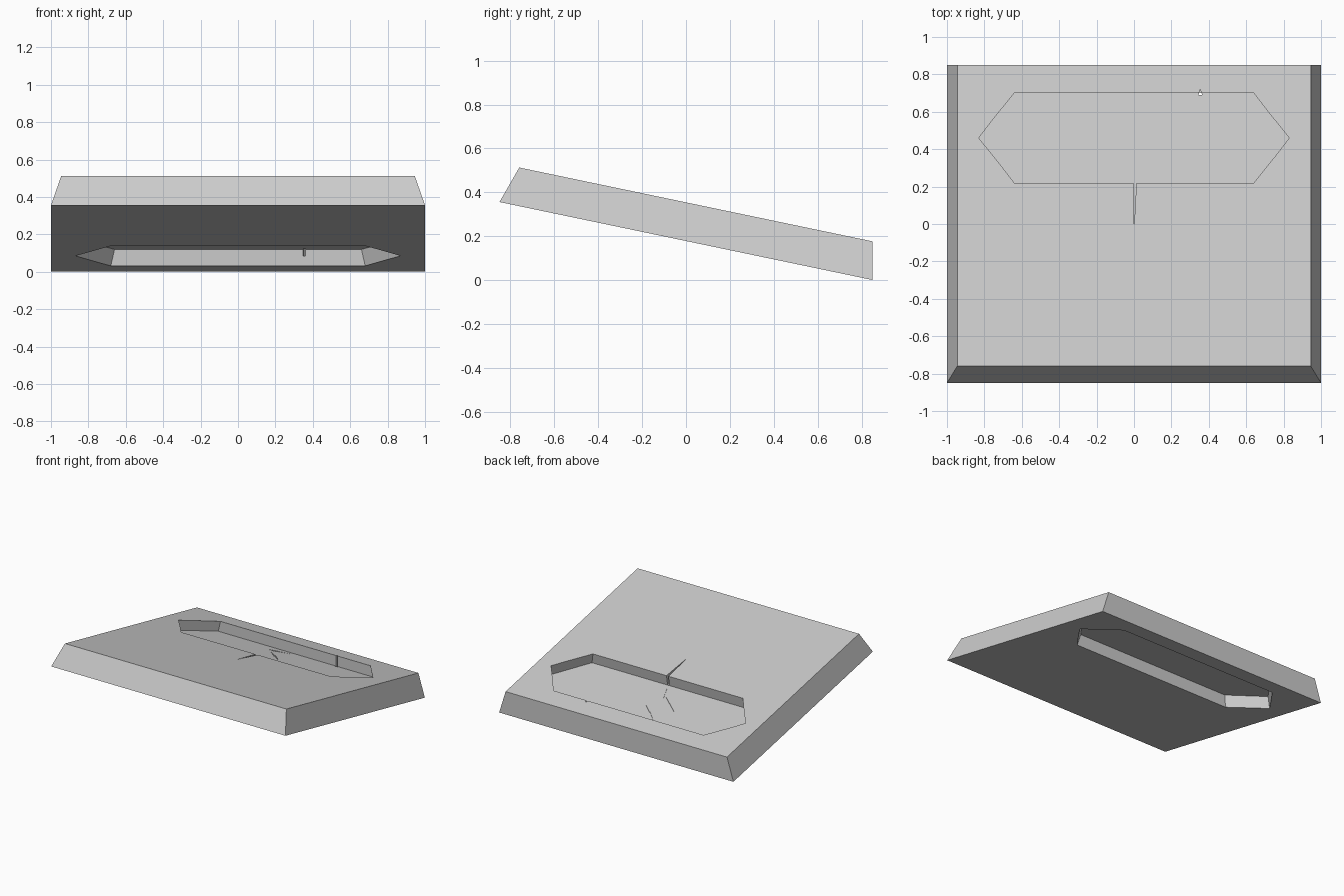
import bpy

if "Cube" in bpy.data.objects:
    bpy.data.objects.remove(bpy.data.objects["Cube"])


def point(x, y, t):
    # t runs through the sloped slab: 0 = underside, 1 = top face
    return (x, y, 0.178 - 0.209 * y + 0.176 * t)


def loft(name, low, high, t0, t1):
    # solid between two matching outlines at depths t0 and t1
    n = len(low)
    verts = [point(x, y, t0) for x, y in low] + [point(x, y, t1) for x, y in high]
    faces = [list(range(n))[::-1], list(range(n, 2 * n))]
    faces += [[i, (i + 1) % n, n + (i + 1) % n, n + i] for i in range(n)]
    mesh = bpy.data.meshes.new(name)
    mesh.from_pydata(verts, [], faces)
    ob = bpy.data.objects.new(name, mesh)
    bpy.context.collection.objects.link(ob)
    return ob


def hexagon(t):
    # opening narrows slightly towards the top
    w, f = 0.68 - 0.04 * t, 0.19 + 0.03 * t
    tip, mid = w + 0.19, (f + 0.70) / 2
    return [(-w, f), (w, f), (tip, mid), (w, 0.70), (-w, 0.70), (-tip, mid)]


def cut(target, cutter):
    mod = target.modifiers.new(cutter.name, 'BOOLEAN')
    mod.operation = 'DIFFERENCE'
    mod.solver = 'EXACT'
    mod.object = cutter
    cutter.hide_render = True
    cutter.hide_set(True)


# sloped slab with chamfered front and sides
slab = loft("sloped_slab",
            [(-1, -0.85), (1, -0.85), (1, 0.85), (-1, 0.85)],
            [(-0.945, -0.76), (0.945, -0.76), (0.945, 0.85), (-0.945, 0.85)], 0, 1)

# six-sided recesses above and below, leaving a thin pane between
for name, t0, t1 in (("lower_recess_cutter", -0.3, 0.50),
                     ("upper_recess_cutter", 0.54, 1.3)):
    cut(slab, loft(name, hexagon(t0), hexagon(t1), t0, t1))

# split in the top face and notch in the back wall
split = [(0.0, -0.025), (0.014, 0.24), (-0.004, 0.24)]
cut(slab, loft("split_cutter", split, split, 0.56, 1.2))
notch = [(0.345, 0.69), (0.365, 0.69), (0.353, 0.722)]
cut(slab, loft("notch_cutter", notch, notch, 0.3, 1.2))

# cracks across the pane, as thin tapering slivers
cracks = [
    [(0.0, 0.225), (-0.05, 0.345), (-0.065, 0.335)],
    [(-0.05, 0.345), (-0.22, 0.455), (-0.066, 0.334)],
    [(-0.185, 0.628), (-0.14, 0.628), (0.0, 0.68)],
    [(-0.145, 0.603), (-0.06, 0.523), (-0.055, 0.531)],
    [(-0.065, 0.533), (0.022, 0.462), (-0.055, 0.538)],
]
for i, tri in enumerate(cracks):
    cut(slab, loft(f"crack_cutter_{i + 1}", tri, tri, 0.52, 0.65))
